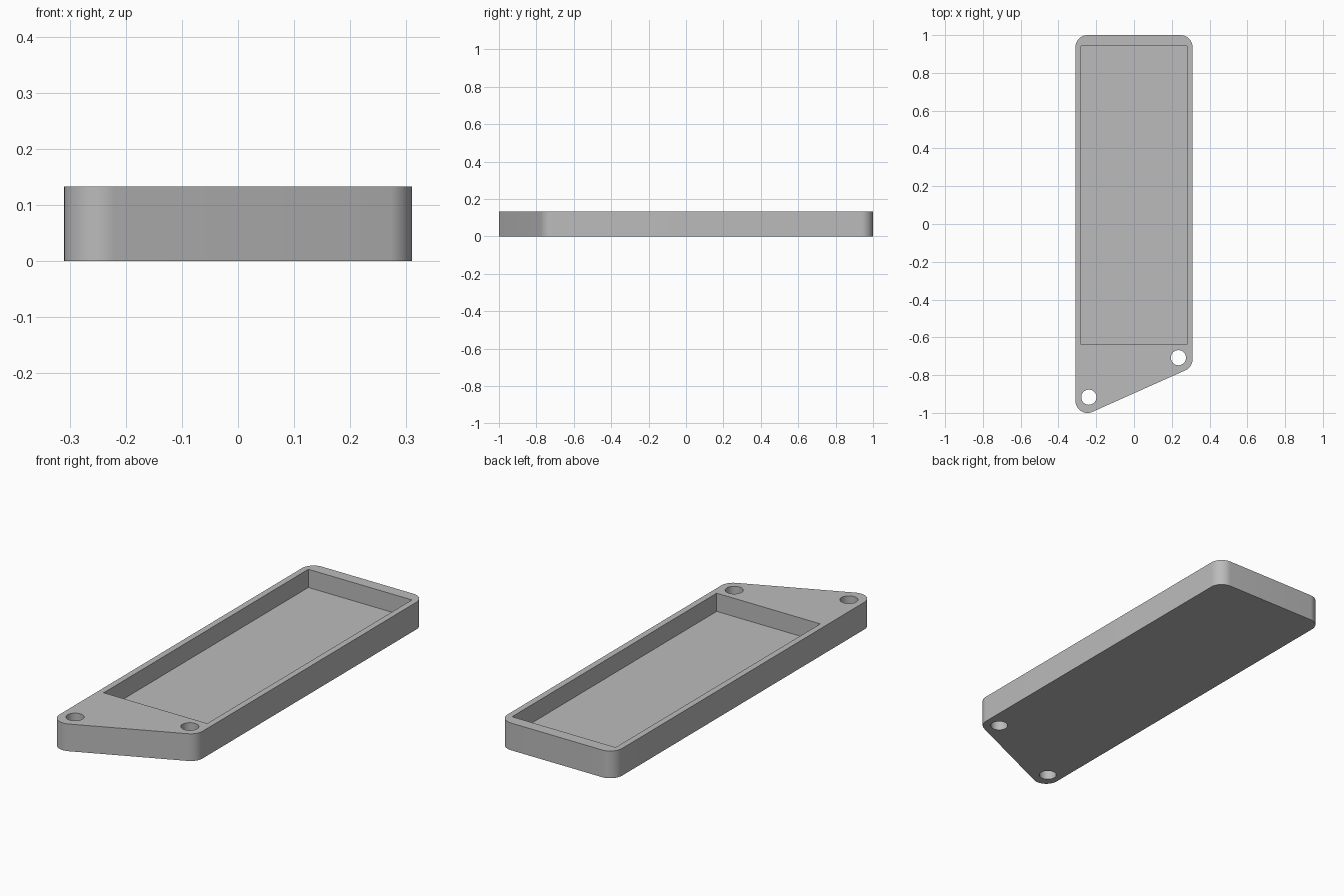
import bpy, bmesh, math
from math import pi

cube = bpy.data.objects.get("Cube")
if cube:
    bpy.data.objects.remove(cube, do_unlink=True)

HEIGHT, FLOOR = 0.133, 0.044
HALF_W, RADIUS = 0.31, 0.064
SLANT = math.atan(0.447)          # angle of the slanted front edge

grey = bpy.data.materials.new("Plain grey")
grey.use_nodes = True
grey.diffuse_color = (0.5, 0.5, 0.5, 1)
bsdf = grey.node_tree.nodes["Principled BSDF"]
bsdf.inputs["Base Color"].default_value = grey.diffuse_color
bsdf.inputs["Roughness"].default_value = 0.6


def arc(cx, cy, r, start, end, steps=14):
    """Points on a circular arc, anticlockwise."""
    angles = [start + (end - start) * i / steps for i in range(steps + 1)]
    return [(cx + r * math.cos(a), cy + r * math.sin(a)) for a in angles]


def prism(name, outline, z0, z1):
    """Extrude a closed outline from z0 up to z1."""
    bm = bmesh.new()
    base = bm.faces.new([bm.verts.new((x, y, z0)) for x, y in outline])
    moved = bmesh.ops.extrude_face_region(bm, geom=[base], use_keep_orig=True)["geom"]
    verts = [g for g in moved if isinstance(g, bmesh.types.BMVert)]
    bmesh.ops.translate(bm, verts=verts, vec=(0, 0, z1 - z0))
    bmesh.ops.recalc_face_normals(bm, faces=bm.faces)
    mesh = bpy.data.meshes.new(name)
    bm.to_mesh(mesh)
    bm.free()
    mesh.materials.append(grey)
    obj = bpy.data.objects.new(name, mesh)
    bpy.context.scene.collection.objects.link(obj)
    return obj


# Tray body: rounded outline with a slanted front edge
cx = HALF_W - RADIUS
back_y, front_y = 1 - RADIUS, -1 + RADIUS
right_y = front_y + 2 * cx * math.tan(SLANT)
outline = (arc(-cx, front_y, RADIUS, pi, 1.5 * pi + SLANT)
           + arc(cx, right_y, RADIUS, 1.5 * pi + SLANT, 2 * pi)
           + arc(cx, back_y, RADIUS, 0, pi / 2)
           + arc(-cx, back_y, RADIUS, pi / 2, pi))
tray = prism("tray", outline, 0, HEIGHT)

# Cutters: square-cornered pocket and two through holes
pocket = [(-0.28, -0.637), (0.28, -0.637), (0.28, 0.943), (-0.28, 0.943)]
cutters = [prism("pocket_cutter", pocket, FLOOR, HEIGHT + 0.1)]
for side, x, y in (("right", -0.239, -0.917), ("left", 0.235, -0.708)):
    circle = arc(x, y, 0.04, 0, 2 * pi, 48)[:-1]
    cutters.append(prism(side + "_hole_cutter", circle, -0.1, HEIGHT + 0.1))

bpy.ops.object.select_all(action="DESELECT")
tray.select_set(True)
bpy.context.view_layer.objects.active = tray
for cutter in cutters:
    cutter.hide_render = True
    mod = tray.modifiers.new(cutter.name, "BOOLEAN")
    mod.operation, mod.solver, mod.object = "DIFFERENCE", "EXACT", cutter
    bpy.ops.object.modifier_apply(modifier=mod.name)
    bpy.data.objects.remove(cutter, do_unlink=True)

# Smooth round walls, crisp rims
bpy.ops.object.shade_smooth_by_angle(angle=math.radians(30))
